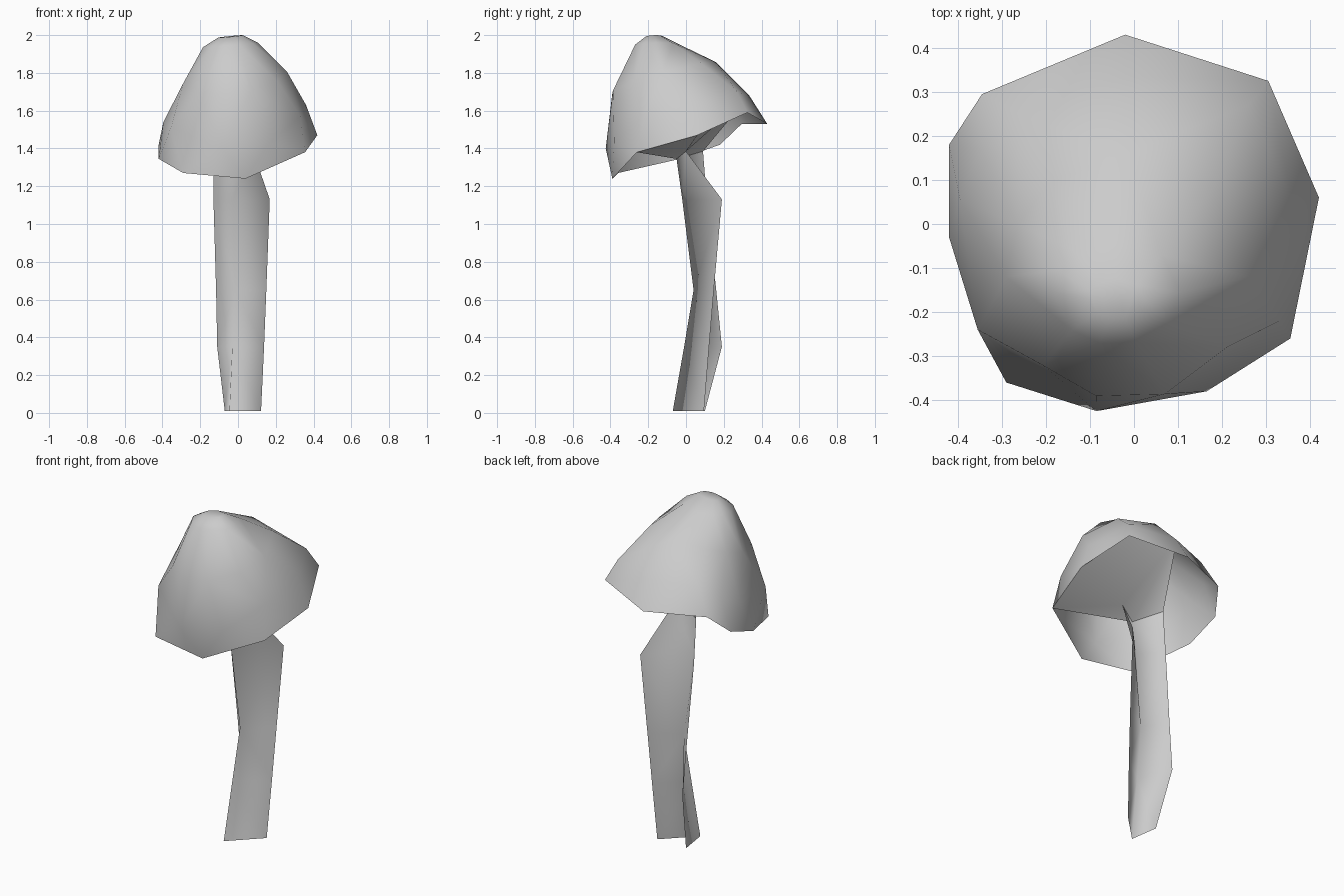
import bpy
import bmesh
from math import cos, sin, radians

cube = bpy.data.objects.get("Cube")
if cube:
    bpy.data.objects.remove(cube, do_unlink=True)

# Single plain material shared by all parts
grey = bpy.data.materials.new("pale_grey")
grey.use_nodes = True
colour = (0.6, 0.6, 0.6, 1)
grey.diffuse_color = colour
grey.node_tree.nodes["Principled BSDF"].inputs["Base Color"].default_value = colour


def loft(name, rows, closed=False):
    """Skin equal-length rows of points; closed rows wrap and are capped."""
    mesh = bpy.data.meshes.new(name)
    bm = bmesh.new()
    loops = [[bm.verts.new(point) for point in row] for row in rows]
    for lower, upper in zip(loops, loops[1:]):
        count = len(lower)
        for i in range(count if closed else count - 1):
            j = (i + 1) % count
            bm.faces.new((lower[i], lower[j], upper[j], upper[i]))
    if closed:
        bm.faces.new(loops[-1])
    bmesh.ops.remove_doubles(bm, verts=bm.verts[:], dist=0.001)
    # Split along the shorter diagonal to keep the outline convex
    bmesh.ops.triangulate(bm, faces=bm.faces[:], quad_method="SHORT_EDGE")
    bm.to_mesh(mesh)
    bm.free()
    mesh.materials.append(grey)
    obj = bpy.data.objects.new(name, mesh)
    bpy.context.collection.objects.link(obj)
    bpy.ops.object.select_all(action="DESELECT")
    obj.select_set(True)
    bpy.context.view_layer.objects.active = obj
    bpy.ops.object.shade_smooth()
    return obj


def oval(centre, radius_x, radius_y, slope_x, slope_y, angles):
    """Tilted oval ring with one point for each angle."""
    cx, cy, cz = centre
    ring = []
    for angle in angles:
        dx = radius_x * cos(radians(angle))
        dy = radius_y * sin(radians(angle))
        ring.append((cx + dx, cy + dy, cz + slope_x * dx + slope_y * dy))
    return ring


# Uneven lower edge of the cap; the front point is shared by two columns
front_tip = (.04, -.39, 1.24)
rim_right_front = (.355, -.26, 1.38)
rim_right = (.42, .06, 1.47)
rim = [
    (-.29, -.36, 1.27), front_tip, front_tip, rim_right_front, rim_right,
    (.305, .325, 1.59), (-.02, .43, 1.53), (-.345, .295, 1.53),
    (-.42, .18, 1.42), (-.42, -.03, 1.345),
]

# Widest band of the cap, just above the rim
bulge_right_back = (.26, .27, 1.7)
bulge_back = (-.02, .335, 1.68)
bulge = [
    (-.355, -.24, 1.51), (-.085, -.425, 1.4), (.165, -.38, 1.43),
    (.33, -.22, 1.57), (.36, .05, 1.63), bulge_right_back, bulge_back,
    (-.26, .25, 1.67), (-.35, .17, 1.6), (-.395, .055, 1.54),
]

# Upper bands narrow towards a crown that leans to the front
columns = [226, 255, 288, 325, 0, 45, 90, 130, 155, 180]
shoulder = oval((-.015, -.12, 1.775), .275, .28, .11, .29, columns)
top_band = oval((-.04, -.155, 1.948), .145, .12, .08, .02, columns)
crown = oval((-.04, -.17, 1.993), .065, .045, .1, .05, columns)
loft("cap", [rim, bulge, shoulder, top_band, crown], closed=True)

# Stem is an open folded sheet: right edge, front crease, rear left edge
stem_right_top = (.08, 0, 1.385)
stem_front_top = (-.03, -.05, 1.345)
stem_left_top = (-.13, .09, 1.385)
loft("stem", [
    [(.122, .095, .01), (-.045, -.07, .01), (-.07, .1, .01)],
    [(.138, .122, .35), (-.03, -.01, .35), (-.11, .19, .35)],
    [(.15, .147, .65), (-.015, .04, .65), (-.116, .16, .65)],
    [(.168, .19, 1.13), (-.03, -.02, 1.13), (-.13, .11, 1.13)],
    [stem_right_top, stem_front_top, stem_left_top],
])

# Partial underside spans from the head of the stem to the right rim
# and up to the inner wall at the back
loft("cap_underside", [
    [stem_front_top] + [stem_right_top] * 4 + [stem_front_top, stem_left_top],
    [rim_right_front] * 2 + [rim_right, bulge_right_back] + [bulge_back] * 3,
])
